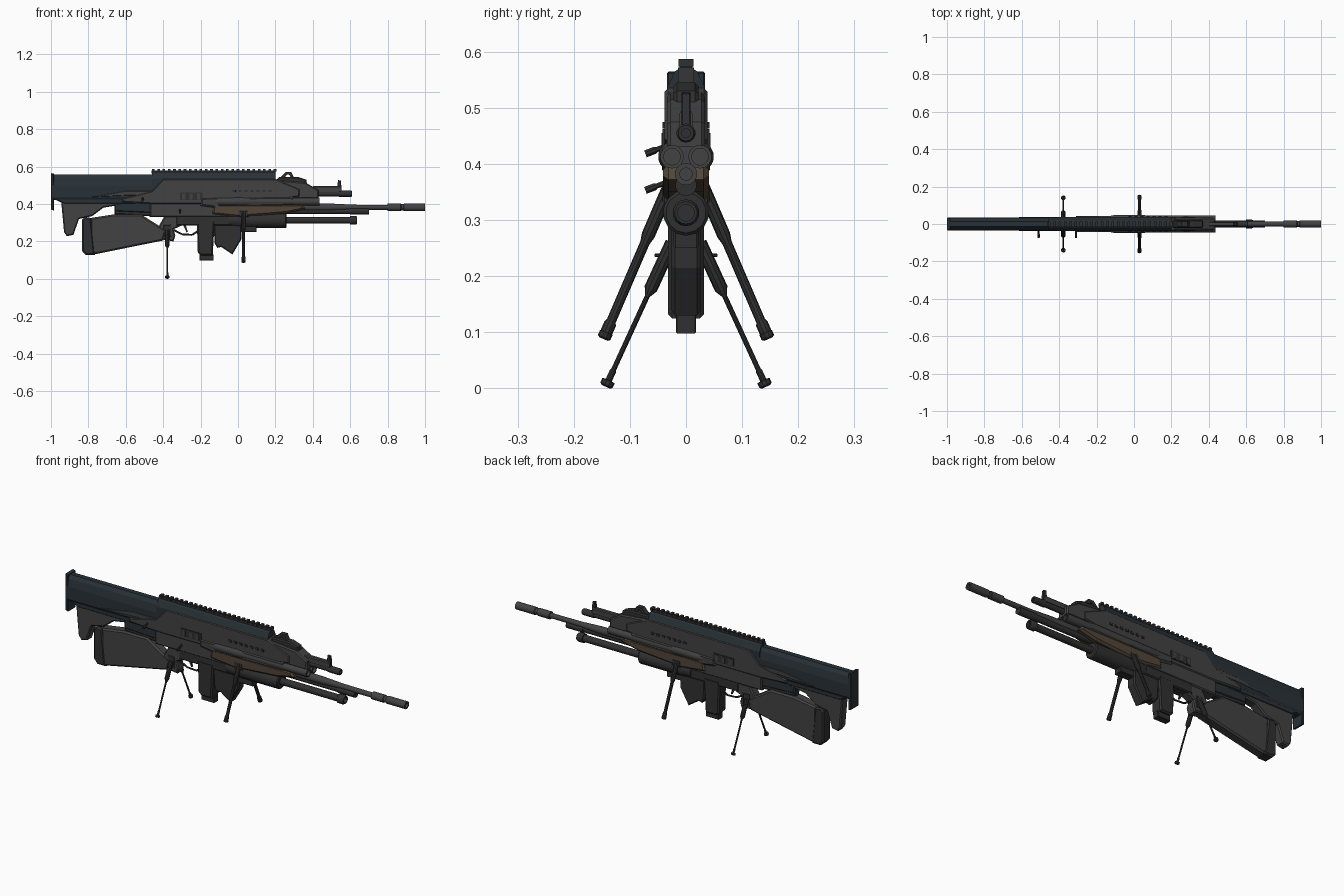
import bpy, bmesh, math
from mathutils import Vector


def mat(name, c):
    m = bpy.data.materials.new(name)
    m.diffuse_color = (*c, 1)
    return m


GREY = mat("grey", (0.055, 0.055, 0.055))
DARK = mat("dark", (0.03, 0.03, 0.03))
BLUE = mat("blue", (0.022, 0.031, 0.038))
BROWN = mat("brown", (0.085, 0.06, 0.04))


def finish(name, bm, m):
    bmesh.ops.recalc_face_normals(bm, faces=bm.faces)
    me = bpy.data.meshes.new(name)
    bm.to_mesh(me)
    bm.free()
    me.materials.append(m)
    ob = bpy.data.objects.new(name, me)
    bpy.context.collection.objects.link(ob)
    return ob


# side profile (x, z) extruded across y, with chamfered edges
def plate(name, pts, w, m=GREY, ch=0.006, y=0):
    bm = bmesh.new()
    f = bm.faces.new([bm.verts.new((x, y - w, z)) for x, z in pts])
    r = bmesh.ops.extrude_face_region(bm, geom=[f])
    vs = [v for v in r["geom"] if isinstance(v, bmesh.types.BMVert)]
    bmesh.ops.translate(bm, verts=vs, vec=(0, 2 * w, 0))
    if ch:
        es = [e for e in bm.edges if abs(e.verts[0].co.y - e.verts[1].co.y) < 1e-5]
        bmesh.ops.bevel(bm, geom=es, offset=ch, segments=1, affect='EDGES')
    return finish(name, bm, m)


def box(name, x0, x1, z0, z1, w, m=GREY, ch=0.0, y=0):
    return plate(name, [(x0, z0), (x1, z0), (x1, z1), (x0, z1)], w, m, ch, y)


# cross-section (y, z) swept along x
def beam(name, half, x0, x1, m=GREY):
    bm = bmesh.new()
    sec = half + [(-y, z) for y, z in reversed(half)]
    f = bm.faces.new([bm.verts.new((x0, y, z)) for y, z in sec])
    r = bmesh.ops.extrude_face_region(bm, geom=[f])
    bmesh.ops.translate(bm, vec=(x1 - x0, 0, 0),
                        verts=[v for v in r["geom"] if isinstance(v, bmesh.types.BMVert)])
    return finish(name, bm, m)


# stepped rod: list of (distance, radius) from a towards b
def rod(name, a, b, steps, m=GREY, n=14):
    a, b = Vector(a), Vector(b)
    d = (b - a).normalized()
    q = d.to_track_quat('Z', 'Y')
    bm = bmesh.new()
    rings = []
    for t, r in steps:
        rings.append([bm.verts.new(a + q @ Vector((r * math.cos((i + .5) * math.tau / n),
                      r * math.sin((i + .5) * math.tau / n), t))) for i in range(n)])
    for p, s in zip(rings, rings[1:]):
        for i in range(n):
            bm.faces.new((p[i], p[(i + 1) % n], s[(i + 1) % n], s[i]))
    bm.faces.new(rings[0])
    bm.faces.new(rings[-1])
    ob = finish(name, bm, m)
    bpy.context.view_layer.objects.active = ob
    ob.select_set(True)
    bpy.ops.object.shade_smooth_by_angle(angle=math.radians(30))
    ob.select_set(False)
    return ob


def xrod(name, x0, y, z, steps, m=GREY, n=14):
    return rod(name, (x0, y, z), (x0 + 1, y, z), [(x - x0, r) for x, r in steps], m, n)


# upper housing and rear body
beam("rear_body", [(0.024, 0.42), (0.034, 0.435), (0.034, 0.50), (0.027, 0.54), (0.014, 0.558)],
     -0.99, -0.44, BLUE)
beam("top_cover", [(0.034, 0.47), (0.034, 0.535), (0.02, 0.565), (0.012, 0.57)], -0.46, 0.2, BLUE)
plate("butt_plate", [(-1, 0.37), (-0.985, 0.365), (-0.985, 0.562), (-1, 0.565)], 0.034, BLUE, 0.003)
plate("rear_body_lower", [(-0.93, 0.40), (-0.55, 0.40), (-0.50, 0.43), (-0.99, 0.43)], 0.028, BLUE)

# top rail with teeth
box("rail_base", -0.462, 0.2, 0.562, 0.578, 0.012, DARK)
for i in range(24):
    x = -0.46 + i * 0.0283
    box("rail_tooth", x, x + 0.014, 0.574, 0.587, 0.013, DARK)

# receiver
plate("receiver_side", [(-0.62, 0.41), (-0.46, 0.40), (0.1, 0.40), (0.33, 0.44), (0.33, 0.48),
                        (0.2, 0.535), (-0.40, 0.535), (-0.46, 0.47), (-0.62, 0.43)], 0.038)
box("receiver_lower", -0.47, 0.05, 0.33, 0.41, 0.033, GREY, 0.006)
plate("receiver_tail", [(-0.66, 0.36), (-0.45, 0.35), (-0.45, 0.42), (-0.60, 0.42), (-0.66, 0.40)],
      0.024, BLUE)
xrod("stock_tube", -0.84, 0, 0.415, [(-0.84, 0.012), (-0.45, 0.012)], DARK)
plate("side_rail", [(-0.81, 0.435), (-0.58, 0.445), (-0.45, 0.44), (-0.45, 0.47), (-0.60, 0.47)],
      0.036, GREY, 0.003)
plate("stock_strut", [(-0.66, 0.345), (-0.40, 0.33), (-0.40, 0.375), (-0.66, 0.40)], 0.02, DARK)
for s in (-1, 1):
    box("ejection_panel", -0.31, -0.19, 0.42, 0.462, 0.003, DARK, 0, s * 0.039)
    for x in (-0.30, -0.26, -0.22):
        box("panel_rib", x, x + 0.018, 0.425, 0.455, 0.005, GREY, 0, s * 0.039)
    for i in range(7):
        box("side_vent", -0.03 + i * 0.032, -0.012 + i * 0.032, 0.463, 0.475, 0.004, DARK, 0.001, s * 0.038)

# stocks
plate("upper_stock", [(-0.945, 0.41), (-0.93, 0.25), (-0.915, 0.228), (-0.88, 0.235),
                      (-0.85, 0.32), (-0.78, 0.335), (-0.72, 0.38), (-0.60, 0.40), (-0.60, 0.42)], 0.025)
plate("lower_stock", [(-0.79, 0.325), (-0.785, 0.14), (-0.76, 0.132), (-0.40, 0.205),
                      (-0.385, 0.26), (-0.52, 0.345), (-0.66, 0.345)], 0.028, GREY, 0.008)
plate("lower_butt_pad", [(-0.835, 0.315), (-0.835, 0.15), (-0.815, 0.128), (-0.765, 0.128),
                         (-0.785, 0.325), (-0.82, 0.33)], 0.032, DARK, 0.008)

# grip and trigger
plate("pistol_grip", [(-0.39, 0.34), (-0.45, 0.235), (-0.43, 0.215), (-0.345, 0.20),
                      (-0.335, 0.23), (-0.345, 0.265), (-0.30, 0.285), (-0.30, 0.34)], 0.026)
path = [(-0.345, 0.262), (-0.30, 0.238), (-0.245, 0.235), (-0.215, 0.255), (-0.215, 0.30)]
for (x0, z0), (x1, z1) in zip(path, path[1:]):
    rod("trigger_guard", (x0, 0, z0), (x1, 0, z1), [(0, 0.005), (math.hypot(x1 - x0, z1 - z0), 0.005)], DARK, 6)
plate("trigger", [(-0.295, 0.29), (-0.275, 0.248), (-0.268, 0.25), (-0.28, 0.29)], 0.004, DARK, 0)

# magazine and foregrip
plate("magazine", [(-0.22, 0.31), (-0.215, 0.14), (-0.20, 0.125), (-0.135, 0.125), (-0.125, 0.31)],
      0.032, DARK, 0.007)
box("magazine_base", -0.205, -0.13, 0.098, 0.13, 0.018, DARK, 0.002)
plate("foregrip", [(-0.13, 0.29), (-0.125, 0.19), (-0.11, 0.165), (-0.09, 0.17), (-0.03, 0.13),
                   (0.02, 0.215), (0.02, 0.29)], 0.026, DARK)
box("lower_frame", -0.33, 0.05, 0.285, 0.34, 0.030, DARK, 0.005)
box("lower_rail", -0.20, 0.1, 0.25, 0.29, 0.022, DARK, 0.003)

# launcher tube
xrod("launcher_tube", -0.05, 0, 0.313, [(-0.05, 0.036), (0.0, 0.041), (0.255, 0.041), (0.26, 0.036), (0.26, 0.018),
     (0.60, 0.018), (0.60, 0.024), (0.63, 0.024), (0.637, 0.02), (0.637, 0.015), (0.62, 0.015)], DARK)

# handguard
plate("handguard", [(-0.13, 0.40), (-0.14, 0.345), (0.0, 0.33), (0.26, 0.35), (0.36, 0.372),
                    (0.34, 0.40)], 0.041, BROWN, 0.01)
plate("handguard_top", [(-0.20, 0.435), (-0.20, 0.39), (-0.13, 0.38), (0.30, 0.39),
                        (0.30, 0.44)], 0.043, GREY, 0.01)

# barrels
xrod("main_barrel", -0.1, 0, 0.382, [(-0.1, 0.02), (0.5, 0.02), (0.62, 0.014), (0.80, 0.013), (0.80, 0.02),
     (0.87, 0.02), (0.873, 0.017), (0.885, 0.017), (0.888, 0.02), (1, 0.02), (1, 0.011), (0.97, 0.011)])
xrod("gas_barrel", 0.1, 0, 0.362, [(0.1, 0.016), (0.6, 0.016), (0.6, 0.019), (0.70, 0.019), (0.70, 0.01)], DARK)
for s in (-1, 1):
    xrod("side_tube", -0.16, s * 0.025, 0.413, [(-0.16, 0.012), (-0.10, 0.024), (0.02, 0.025), (0.08, 0.021),
         (0.435, 0.021), (0.435, 0.015), (0.42, 0.015)])
xrod("upper_barrel", 0.2, 0, 0.455, [(0.2, 0.014), (0.54, 0.014), (0.54, 0.017), (0.605, 0.017),
     (0.61, 0.014), (0.61, 0.008), (0.59, 0.008)], DARK)

# front block and sights
plate("front_block", [(0.19, 0.43), (0.43, 0.43), (0.43, 0.475), (0.36, 0.515), (0.19, 0.53)], 0.034, GREY, 0.006)
beam("upper_guide", [(0.012, 0.465), (0.012, 0.49), (0.008, 0.495)], 0.40, 0.55)
plate("rear_sight_base", [(0.19, 0.51), (0.37, 0.50), (0.365, 0.53), (0.32, 0.545), (0.22, 0.545)], 0.022, DARK)
plate("rear_sight_arch", [(0.22, 0.535), (0.255, 0.572), (0.285, 0.572), (0.30, 0.54), (0.285, 0.54),
                          (0.272, 0.558), (0.262, 0.558), (0.245, 0.535)], 0.014, DARK, 0)
plate("front_sight", [(0.505, 0.465), (0.555, 0.465), (0.55, 0.525), (0.535, 0.528), (0.53, 0.49),
                      (0.51, 0.482)], 0.008, DARK, 0.002)

# bipods
for s in (-1, 1):
    for name, x, top, foot, r in (("front_bipod", 0.03, (0.03, 0.36), (0.147, 0.088), 0.0085),
                                  ("rear_bipod", -0.378, (0.025, 0.26), (0.143, 0.003), 0.0045)):
        a, b = (x, s * top[0], top[1]), (x, s * foot[0], foot[1])
        L = (Vector(b) - Vector(a)).length
        rod(name + "_leg", a, b, [(0, 0.012), (L * .32, 0.012), (L * .37, r), (L - .035, r), (L - .03, r * 1.3),
            (L - .013, r * 1.3), (L - .012, 0.012), (L - .003, 0.012), (L, 0.008)], DARK, 10)
    rod("bipod_pin", (-0.378, s * 0.02, 0.24), (-0.378, s * 0.055, 0.237), [(0, 0.003), (0.036, 0.003)], DARK, 6)
box("rear_bipod_mount", -0.40, -0.355, 0.225, 0.29, 0.028, DARK, 0.004)
box("front_bipod_mount", 0.005, 0.055, 0.33, 0.365, 0.042, DARK, 0.004)

# bolt handles on the front side
for x, z in ((-0.51, 0.42), (-0.31, 0.355)):
    rod("bolt_handle", (x, -0.02, z + 0.018), (x, -0.072, z - 0.002),
        [(0, 0.005), (0.035, 0.005), (0.038, 0.007), (0.056, 0.007)], DARK, 8)
